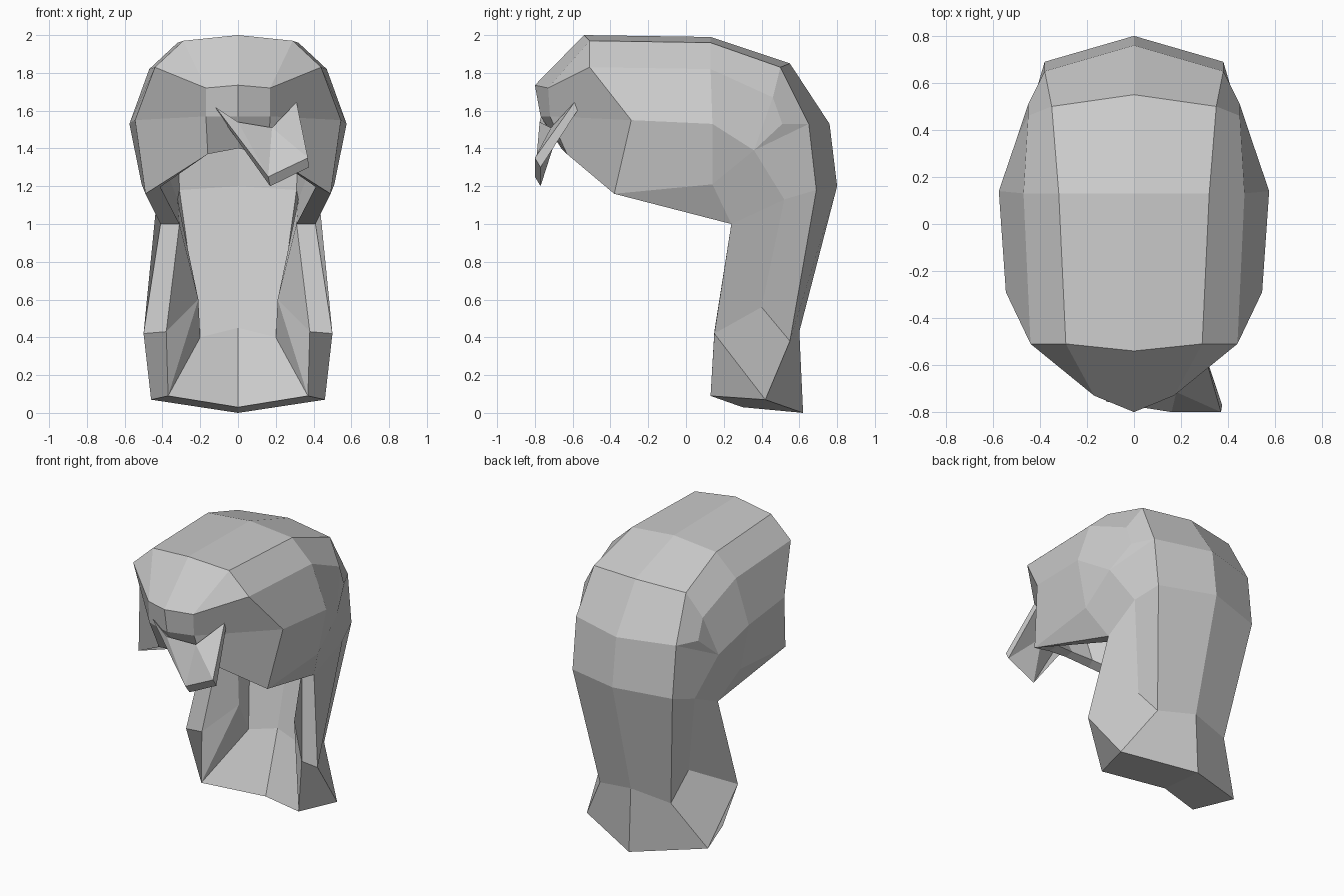
import bpy, bmesh

if "Cube" in bpy.data.objects:
    bpy.data.objects.remove(bpy.data.objects["Cube"])

grey = bpy.data.materials.new("hair grey")
grey.diffuse_color = (0.6, 0.6, 0.6, 1)
grey.use_nodes = True
grey.node_tree.nodes["Principled BSDF"].inputs["Base Color"].default_value = grey.diffuse_color

# Right half of the hair: 0 = centre line, then columns going outward
OUTER = {
    "T0": (0, -.54, 2.0), "M0": (0, .13, 1.99), "B0": (0, .55, 1.85), "C0": (0, .76, 1.53),
    "D0": (0, .80, 1.2), "E0": (0, .60, .43), "R0": (0, .62, 0),
    "F0": (0, -.80, 1.735), "G0": (0, -.77, 1.57), "H0": (0, -.66, 1.40),
    "F1": (.17, -.73, 1.72), "G1": (.17, -.72, 1.57), "H1": (.16, -.63, 1.37),
    "T1": (.29, -.51, 1.97), "M1": (.32, .13, 1.96), "B1": (.35, .50, 1.83),
    "C1": (.38, .65, 1.53), "D1": (.38, .69, 1.18), "E1": (.27, .55, .38),
    "T2": (.44, -.51, 1.83), "M2": (.47, .13, 1.82), "B2": (.45, .46, 1.67),
    "C2": (.45, .51, 1.53), "D2": (.43, .52, 1.13), "E2": (.30, .40, .56),
    "T3": (.545, -.29, 1.55), "M3": (.575, .14, 1.53), "S": (.50, .36, 1.39),
    "K": (.49, -.38, 1.16), "L": (.51, .14, 1.21), "N": (.41, .24, 1.0),
    "P": (.50, .15, .42), "Q": (.46, .42, .07),
}
# Inner wall: the cap is a shrunken copy, the long back part is placed by hand
INNER = {k: (x * .84, y * .87, 1.4 + (z - 1.4) * .85) for k, (x, y, z) in OUTER.items()}
INNER.update({
    "D0": (0, .62, 1.2), "D1": (.31, .58, 1.18), "D2": (.32, .44, 1.13), "N": (.31, .25, 1.0),
    "E0": (0, .43, .45), "E1": (.20, .40, .40), "E2": (.21, .31, .60),
    "P": (.38, .15, .43), "Q": (.37, .13, .09), "R0": (0, .30, .03),
    "H0": (0, -.60, 1.41), "H1": (.14, -.57, 1.39),
})
FACES = """T0 F0 F1 T1;F0 G0 G1 F1;G0 H0 H1 G1;T1 F1 T2;T2 F1 G1 T3;T3 G1 H1 K;
T0 T1 M1 M0;M0 M1 B1 B0;B0 B1 C1 C0;C0 C1 D1 D0;D0 D1 E1 E0;E0 E1 Q R0;
T1 T2 M2 M1;M1 M2 B2 B1;B1 B2 C2 C1;C1 C2 S;C1 S D2 D1;D1 D2 E2 E1;E1 E2 Q;
D2 N P E2;E2 P Q;T2 T3 M3 M2;M2 M3 S B2;B2 S C2;T3 K L M3;M3 L S;S L N D2;K N L"""
RIM = "H0 H1 K N P Q R0".split()


def finish(name, bm):
    bmesh.ops.remove_doubles(bm, verts=bm.verts, dist=1e-4)
    bmesh.ops.recalc_face_normals(bm, faces=bm.faces)
    me = bpy.data.meshes.new(name)
    bm.to_mesh(me)
    bm.free()
    me.materials.append(grey)
    ob = bpy.data.objects.new(name, me)
    bpy.context.collection.objects.link(ob)
    return ob


# Hair shell: outer wall, inner wall and rim, both halves
bm = bmesh.new()
for side in (1, -1):
    out, inn = [{k: bm.verts.new((x * side, y, z)) for k, (x, y, z) in t.items()}
                for t in (OUTER, INNER)]
    for face in FACES.split(";"):
        keys = face.split()
        bm.faces.new([out[k] for k in keys])
        bm.faces.new([inn[k] for k in reversed(keys)])
    for a, b in zip(RIM, RIM[1:]):
        bm.faces.new([out[a], out[b], inn[b], inn[a]])
finish("hair_shell", bm)

# Loose lock hanging from the fringe: a thin slanted plate
FRONT = [(-.12, -.755, 1.62), (0, -.775, 1.54), (.18, -.715, 1.51),
         (.31, -.59, 1.645), (.37, -.80, 1.35), (.16, -.80, 1.25)]
BACK = [(-.10, -.72, 1.58), (0, -.74, 1.52), (.18, -.68, 1.48),
        (.31, -.575, 1.60), (.375, -.77, 1.30), (.17, -.77, 1.20)]
bm = bmesh.new()
f = [bm.verts.new(p) for p in FRONT]
b = [bm.verts.new(p) for p in BACK]
for v in (f, b):
    for tri in ((0, 1, 5), (1, 2, 5), (2, 4, 5), (2, 3, 4)):
        bm.faces.new([v[i] for i in tri])
for i in range(6):
    j = (i + 1) % 6
    bm.faces.new([f[i], f[j], b[j], b[i]])
finish("fringe_lock", bm)
